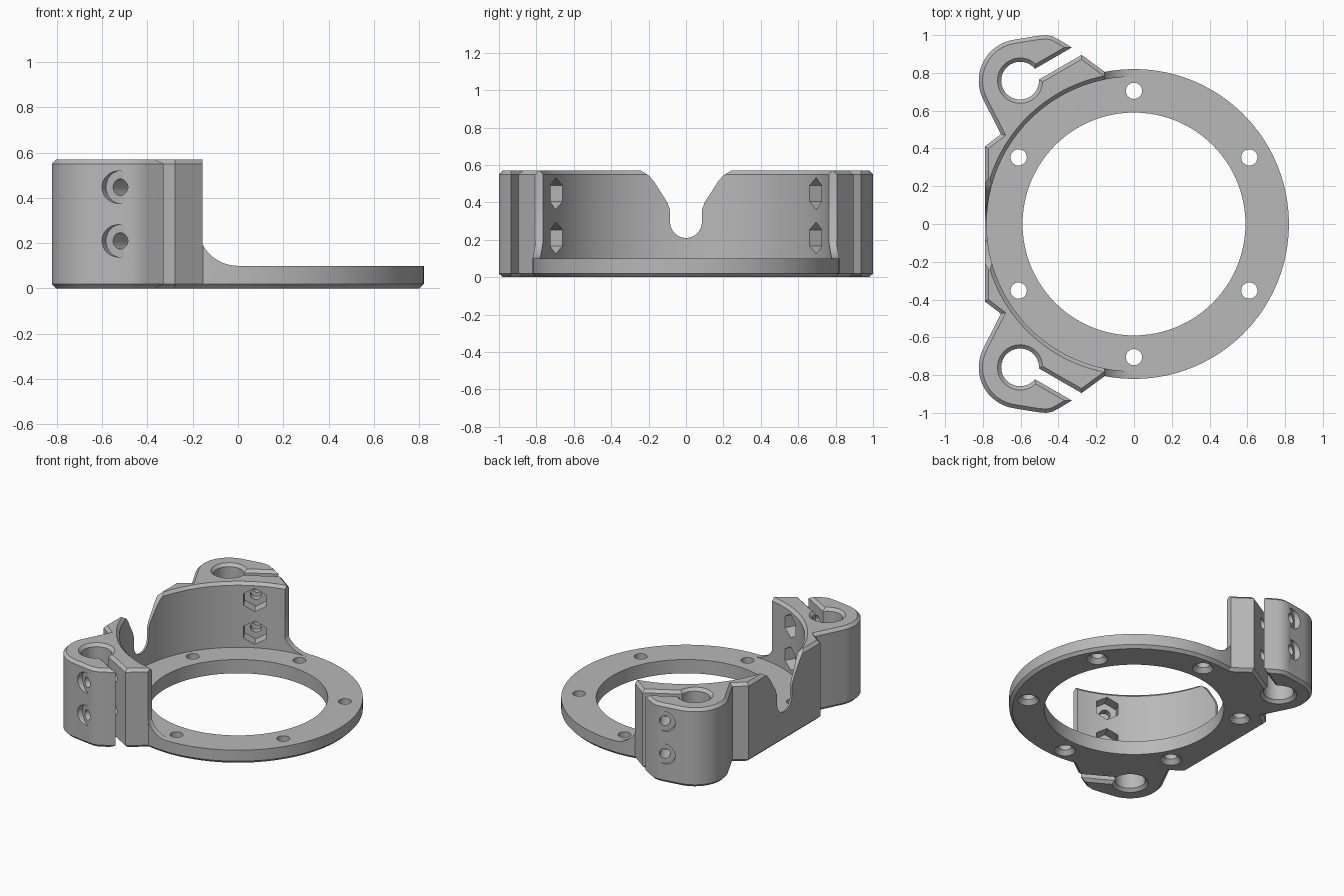
import bpy, bmesh
from math import sin, cos, asin, radians, pi, sqrt
from mathutils import Vector, Matrix

if "Cube" in bpy.data.objects:
    bpy.data.objects.remove(bpy.data.objects["Cube"])

HEIGHT, PLATE, CHAMFER = 0.57, 0.10, 0.02
RING_R, BORE_R, HOLE_R = 0.82, 0.78, 0.59
ROD = Vector((-0.603, 0.759))                     # clamp hole centre
SLOT = Vector((cos(pi / 6), sin(pi / 6)))         # slot direction
AXIS = Vector((-sin(pi / 6), cos(pi / 6)))        # bolt direction, outward


def arc(cx, cy, r, a0, a1, n):
    """Points on an arc, angles in degrees."""
    return [(cx + r * cos(radians(a0 + (a1 - a0) * i / n)),
             cy + r * sin(radians(a0 + (a1 - a0) * i / n))) for i in range(n + 1)]


def make_object(name, bm):
    bmesh.ops.recalc_face_normals(bm, faces=bm.faces)
    mesh = bpy.data.meshes.new(name)
    bm.to_mesh(mesh)
    bm.free()
    obj = bpy.data.objects.new(name, mesh)
    bpy.context.collection.objects.link(obj)
    return obj


def prism(name, points, place, depth, chamfer=0):
    """Extrude a 2D outline; place maps (u, v) to 3D, depth is the sweep."""
    bm = bmesh.new()
    face = bm.faces.new([bm.verts.new(place(u, v)) for u, v in points])
    rims = list(face.edges)
    ext = bmesh.ops.extrude_face_region(bm, geom=[face], use_keep_orig=True)["geom"]
    bmesh.ops.translate(bm, vec=depth, verts=[v for v in ext if isinstance(v, bmesh.types.BMVert)])
    rims += [e for e in ext if isinstance(e, bmesh.types.BMEdge)]
    bmesh.ops.recalc_face_normals(bm, faces=bm.faces)
    if chamfer:
        bmesh.ops.bevel(bm, geom=rims, offset=chamfer, segments=1,
                        affect='EDGES', clamp_overlap=False)
    return make_object(name, bm)


def rod(name, a, b, r1, r2=None, sides=32):
    """Cylinder, cone or hexagonal bar from a to b."""
    a, b = Vector(a), Vector(b)
    rot = (b - a).to_track_quat('Z', 'Y').to_matrix().to_4x4()
    bm = bmesh.new()
    bmesh.ops.create_cone(bm, cap_ends=True, segments=sides, radius1=r1,
                          radius2=r1 if r2 is None else r2, depth=(b - a).length,
                          matrix=Matrix.Translation((a + b) / 2) @ rot)
    return make_object(name, bm)


def cut(target, cutter):
    cutter.hide_render = True
    mod = target.modifiers.new("cut", 'BOOLEAN')
    mod.operation, mod.solver, mod.object = 'DIFFERENCE', 'EXACT', cutter
    bpy.context.view_layer.update()
    graph = bpy.context.evaluated_depsgraph_get()
    mesh = bpy.data.meshes.new_from_object(target.evaluated_get(graph))
    target.modifiers.clear()
    target.data = mesh
    bpy.data.objects.remove(cutter)


# Half outline: ring edge, inner jaw, slot, rod hole, outer jaw, back wall
lower, upper = -0.045, 0.015
half = arc(0, 0, RING_R, 0, 100.9, 44)
half.append(tuple(ROD + SLOT * 0.35 + AXIS * lower))
half += arc(ROD.x, ROD.y, 0.1, 30 + asin(lower / 0.1) * 180 / pi,
            30 + asin(upper / 0.1) * 180 / pi - 360, 36)
half.append(tuple(ROD + SLOT * 0.325 + AXIS * upper))
half += [(-0.40, 0.977), (-0.43, 0.993), (-0.465, 1.0), (-0.51, 0.996)]
half += arc(ROD.x, ROD.y, 0.219, 100, 204, 18)
half += [(-0.705, 0.475), (-0.79, 0.41)]
outline = half + [(x, -y) for x, y in reversed(half[1:])]
body = prism("clamp_bracket", outline, lambda u, v: (u, v, 0), (0, 0, HEIGHT), CHAMFER)

# Open space above the plate, with concave fillets at the wall ends
R = 0.177
start = 180 + asin((R - 0.095) / R) * 180 / pi
clear = [(-0.157, 0.8)] + arc(0, PLATE + R, R, start, 270, 14) + [(1, PLATE), (1, 0.8)]
cut(body, prism("front_clearance", clear, lambda u, v: (u, -1.2, v), (0, 2.4, 0)))

# Round inside of the wall, with a chamfered top rim
cut(body, rod("wall_bore", (0, 0, PLATE), (0, 0, 0.8), BORE_R, sides=128))
cut(body, rod("wall_bore_chamfer", (0, 0, HEIGHT - CHAMFER), (0, 0, HEIGHT + CHAMFER),
              BORE_R, BORE_R + 2 * CHAMFER, 128))

# Flared notch in the back wall
flare = [(0.085, 0.36), (0.1, 0.4), (0.17, 0.51), (0.2, 0.545), (0.25, 0.575), (0.25, 0.8)]
notch = [(-y, z) for y, z in reversed(flare)] + arc(0, 0.295, 0.085, 180, 360, 20) + flare
cut(body, prism("wall_notch", notch, lambda u, v: (-1, u, v), (0.5, 0, 0)))

# Ring opening and six countersunk mounting holes
cut(body, rod("ring_opening", (0, 0, -0.1), (0, 0, 0.3), HOLE_R, sides=128))
for i in range(6):
    a = radians(30 + 60 * i)
    x, y = 0.705 * cos(a), 0.705 * sin(a)
    cut(body, rod("mount_hole", (x, y, -0.1), (x, y, 0.2), 0.043))
    cut(body, rod("countersink", (x, y, -0.03), (x, y, 0.03), 0.097, 0.043))

# Clamp bolts: spot face outside, through hole, hexagonal nut pocket inside
seat = Vector((-0.52, 0.985))
for side in (1, -1):
    for z in (0.21, 0.447):
        def at(t):
            p = seat + AXIS * t
            return (p.x, p.y * side, z)
        cut(body, rod("spot_face", at(0), at(0.2), 0.072))
        cut(body, rod("bolt_hole", at(-0.45), at(0.1), 0.036))
        cut(body, rod("nut_pocket", at(-0.45), at(-0.25), 0.085, sides=6))

# Single grey material
grey = bpy.data.materials.new("plain grey")
grey.use_nodes = True
colour = (0.48, 0.48, 0.48, 1)
grey.diffuse_color = colour
grey.node_tree.nodes["Principled BSDF"].inputs["Base Color"].default_value = colour
body.data.materials.clear()
body.data.materials.append(grey)
for p in body.data.polygons:
    p.material_index = 0

bpy.ops.object.select_all(action='DESELECT')
body.select_set(True)
bpy.context.view_layer.objects.active = body
bpy.ops.object.shade_smooth_by_angle(angle=radians(30))
